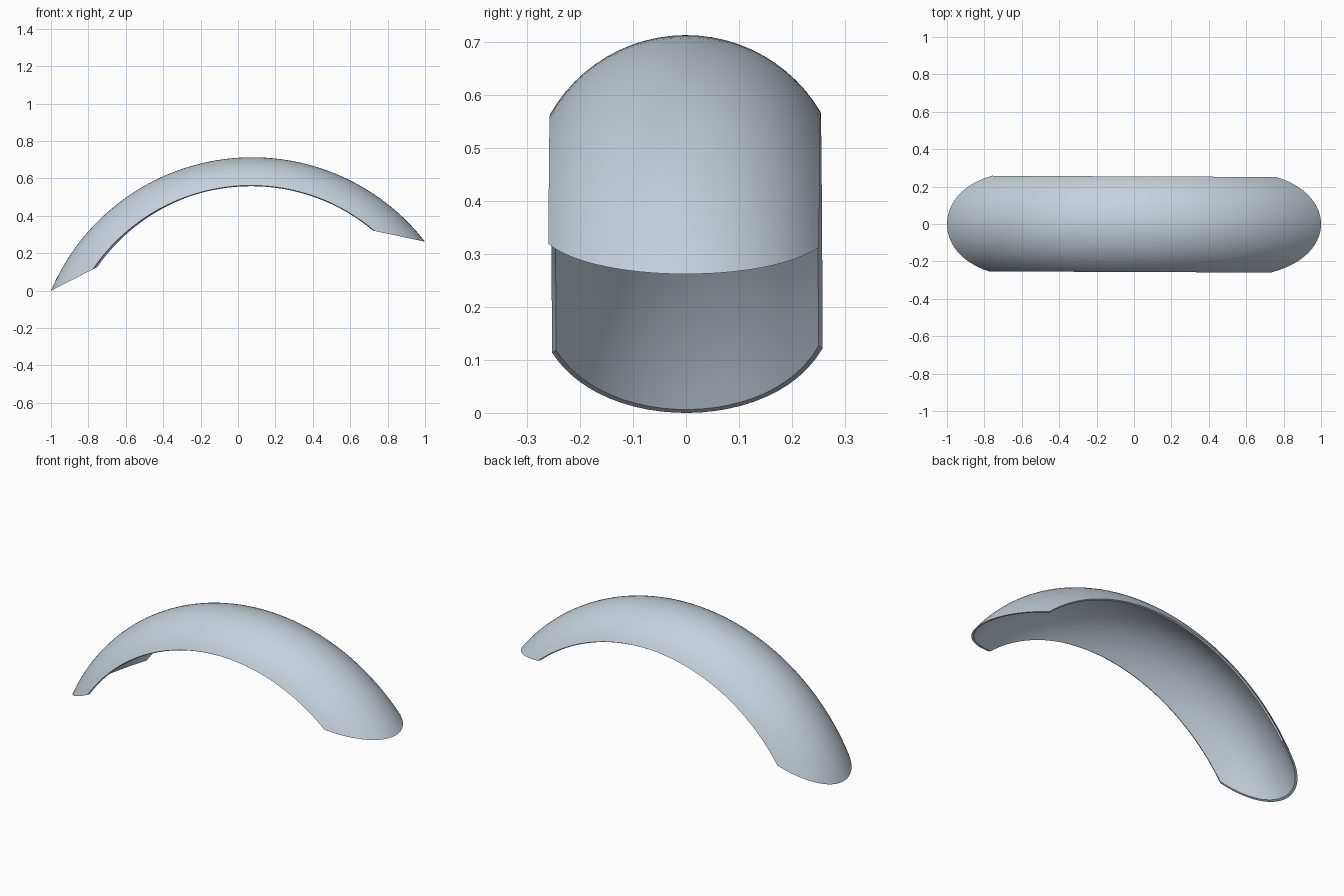
import bpy, bmesh, math

if "Cube" in bpy.data.objects:
    bpy.data.objects.remove(bpy.data.objects["Cube"])

# Arc centre in the side plane, arc radius of section centre, section radius
CX, CZ = 0.077, -0.457
R_ARC, R_SEC, THICK = 0.875, 0.295, 0.009
HALF = math.radians(60)
NA, NS = 64, 24

# Flat end cuts: start point at the crest, direction towards the rims, section roll
LEFT = ((-1.0, 0.0), (0.22, 0.112), math.radians(1.0))
RIGHT = ((1.0, 0.262), (-0.245, 0.052), math.radians(-1.7))


def cut_angle(cut, r):
    """Angle at which the circle of radius r meets the end cut line."""
    (px, pz), (dx, dz), _ = cut
    px, pz = px - CX, pz - CZ
    a = dx * dx + dz * dz
    b = px * dx + pz * dz
    c = px * px + pz * pz - r * r
    u = (-b - math.sqrt(max(b * b - a * c, 0))) / a
    return math.atan2(pz + u * dz, px + u * dx)


def shell_layer(bm, sec):
    """Grid of vertices swept along the arc and trimmed by both end cuts."""
    rows = []
    for j in range(NS + 1):
        base = HALF * (2 * j / NS - 1)
        ends = [cut_angle(c, R_ARC + sec * math.cos(base + c[2])) for c in (LEFT, RIGHT)]
        row = []
        for i in range(NA + 1):
            t = i / NA
            ang = ends[0] + (ends[1] - ends[0]) * t
            phi = base + LEFT[2] + (RIGHT[2] - LEFT[2]) * t
            r = R_ARC + sec * math.cos(phi)
            row.append(bm.verts.new((CX + r * math.cos(ang), sec * math.sin(phi),
                                     CZ + r * math.sin(ang))))
        rows.append(row)
    return rows


def border(g):
    """Closed loop of vertices round the grid edge."""
    return (g[0][:-1] + [r[-1] for r in g[:-1]] + g[-1][:0:-1] + [r[0] for r in g[:0:-1]])


# Fender: outer skin, inner skin and the rim joining them
bm = bmesh.new()
outer, inner = shell_layer(bm, R_SEC), shell_layer(bm, R_SEC - THICK)
for g in (outer, inner):
    for j in range(NS):
        for i in range(NA):
            bm.faces.new((g[j][i], g[j][i + 1], g[j + 1][i + 1], g[j + 1][i]))
bo, bi = border(outer), border(inner)
for k in range(len(bo)):
    n = (k + 1) % len(bo)
    bm.faces.new((bo[k], bo[n], bi[n], bi[k]))
bmesh.ops.recalc_face_normals(bm, faces=bm.faces)
mesh = bpy.data.meshes.new("fender")
bm.to_mesh(mesh)
bm.free()

fender = bpy.data.objects.new("fender", mesh)
bpy.context.collection.objects.link(fender)
mat = bpy.data.materials.new("pale blue grey")
mat.diffuse_color = (0.57, 0.64, 0.72, 1)
mat.use_nodes = True
mat.node_tree.nodes["Principled BSDF"].inputs["Base Color"].default_value = mat.diffuse_color
mesh.materials.append(mat)

# Smooth skin with crisp rims
bpy.context.view_layer.objects.active = fender
fender.select_set(True)
bpy.ops.object.shade_smooth_by_angle(angle=math.radians(35))
